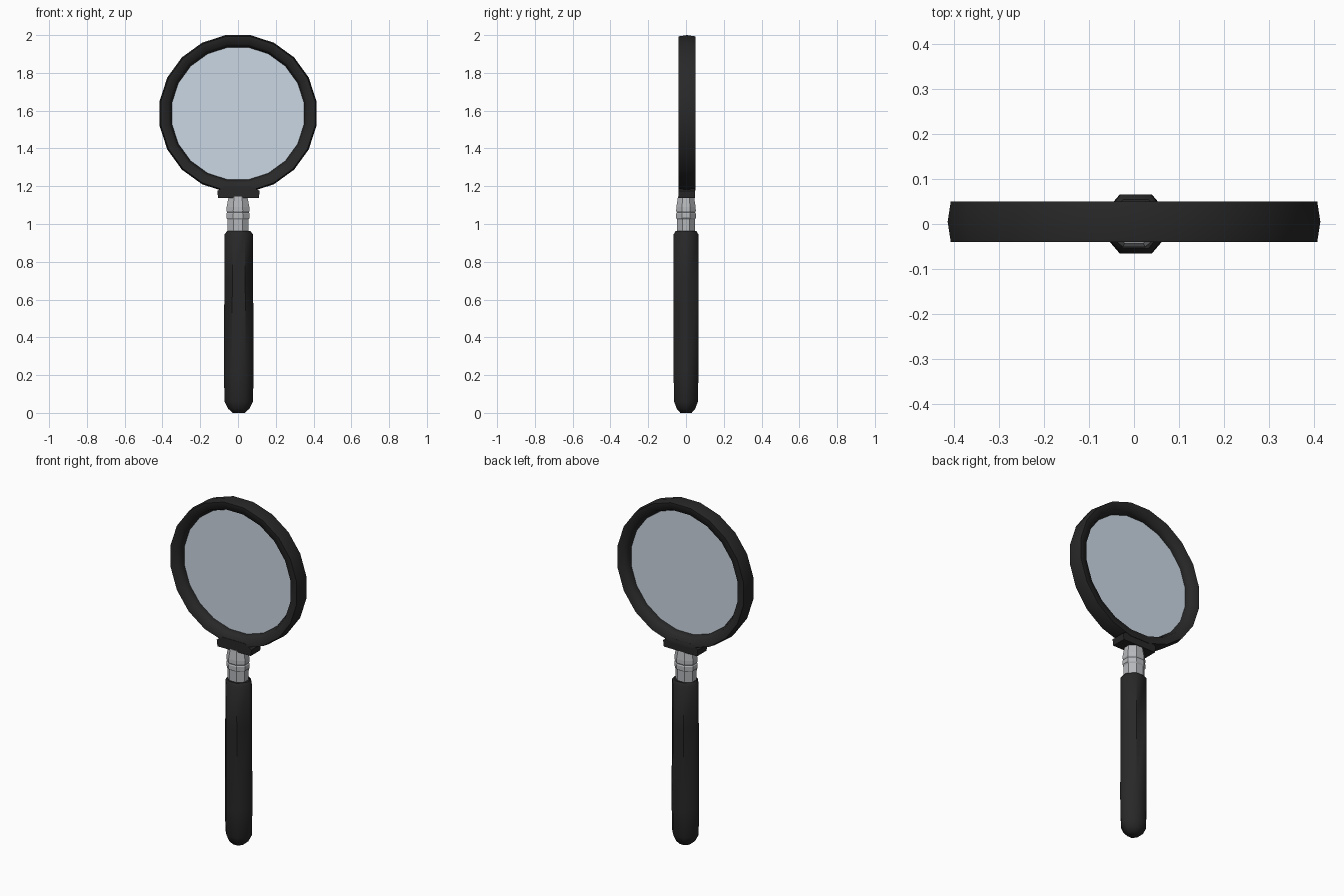
import bpy, bmesh, math

if "Cube" in bpy.data.objects:
    bpy.data.objects.remove(bpy.data.objects["Cube"])


def material(name, rgba):
    m = bpy.data.materials.new(name)
    m.diffuse_color = rgba
    m.use_nodes = True
    m.node_tree.nodes["Principled BSDF"].inputs["Base Color"].default_value = m.diffuse_color
    return m


BLACK = material("black plastic", (0.021, 0.021, 0.021, 1))
METAL = material("grey metal", (0.47, 0.48, 0.50, 1))
GLASS = material("tinted glass", (0.60, 0.68, 0.77, 0.6))


def finish(name, bm, mat, smooth=None):
    bmesh.ops.recalc_face_normals(bm, faces=bm.faces)
    me = bpy.data.meshes.new(name)
    bm.to_mesh(me)
    bm.free()
    me.materials.append(mat)
    ob = bpy.data.objects.new(name, me)
    bpy.context.collection.objects.link(ob)
    if smooth:
        bpy.ops.object.select_all(action='DESELECT')
        ob.select_set(True)
        bpy.context.view_layer.objects.active = ob
        bpy.ops.object.shade_smooth_by_angle(angle=math.radians(smooth))
    return ob


def bridge(bm, a, b):
    n = len(a)
    for i in range(n):
        j = (i + 1) % n
        bm.faces.new((a[i], a[j], b[j], b[i]))


def octagon(sx, sy):
    """Octagon in the unit square; sx, sy are the half lengths of its flats."""
    return [(1, sy), (sx, 1), (-sx, 1), (-1, sy), (-1, -sy), (-sx, -1), (sx, -1), (1, -sy)]


def column(name, profile, shape, mat, cx=0.0, smooth=None):
    """Stack of sections (z, half x, half y) of the given unit shape."""
    bm = bmesh.new()
    rows = [[bm.verts.new((cx + rx * u, ry * v, z)) for u, v in shape]
            for z, rx, ry in profile]
    for a, b in zip(rows, rows[1:]):
        bridge(bm, a, b)
    bm.faces.new(rows[0])
    bm.faces.new(rows[-1])
    return finish(name, bm, mat, smooth)


SIDES, CZ, CY = 20, 1.585, 0.005


def circle(bm, r, y):
    k = r / math.cos(math.pi / SIDES)
    return [bm.verts.new((k * math.cos((i + .5) * math.tau / SIDES), y,
                          CZ + k * math.sin((i + .5) * math.tau / SIDES)))
            for i in range(SIDES)]


# lens rim
bm = bmesh.new()
section = [(0.415, CY), (0.408, 0.05), (0.366, 0.046),
           (0.350, CY), (0.366, -0.036), (0.408, -0.04)]
loops = [circle(bm, r, y) for r, y in section]
for i, a in enumerate(loops):
    bridge(bm, a, loops[(i + 1) % len(loops)])
finish("lens_rim", bm, BLACK, 80)

# glass disc
bm = bmesh.new()
bm.faces.new(circle(bm, 0.352, CY))
finish("lens_glass", bm, GLASS)

# mount block between rim and ferrule
bm = bmesh.new()
outline = [(-0.105, 1.138), (0.11, 1.138), (0.115, 1.175), (0.07, 1.2), (-0.07, 1.2), (-0.11, 1.175)]
front = [bm.verts.new((x, -0.04, z)) for x, z in outline]
back = [bm.verts.new((x, 0.048, z)) for x, z in outline]
bridge(bm, front, back)
bm.faces.new(front)
bm.faces.new(back)
finish("rim_mount", bm, BLACK)

# metal ferrule with raised bands
ferrule = [(0.95, 0.050), (0.965, 0.055), (1.025, 0.056), (1.032, 0.061), (1.055, 0.061),
           (1.062, 0.057), (1.07, 0.061), (1.09, 0.06), (1.145, 0.05)]
column("metal_ferrule", [(z, r, r * 0.85) for z, r in ferrule], octagon(.414, .414), METAL)

# handle grip
column("handle", [(0.0, 0.032, 0.030), (0.022, 0.056, 0.049), (0.06, 0.075, 0.063),
                  (0.22, 0.079, 0.066), (0.70, 0.076, 0.066), (0.945, 0.075, 0.066),
                  (0.962, 0.062, 0.055)], octagon(.45, .23), BLACK, cx=0.004, smooth=50)
